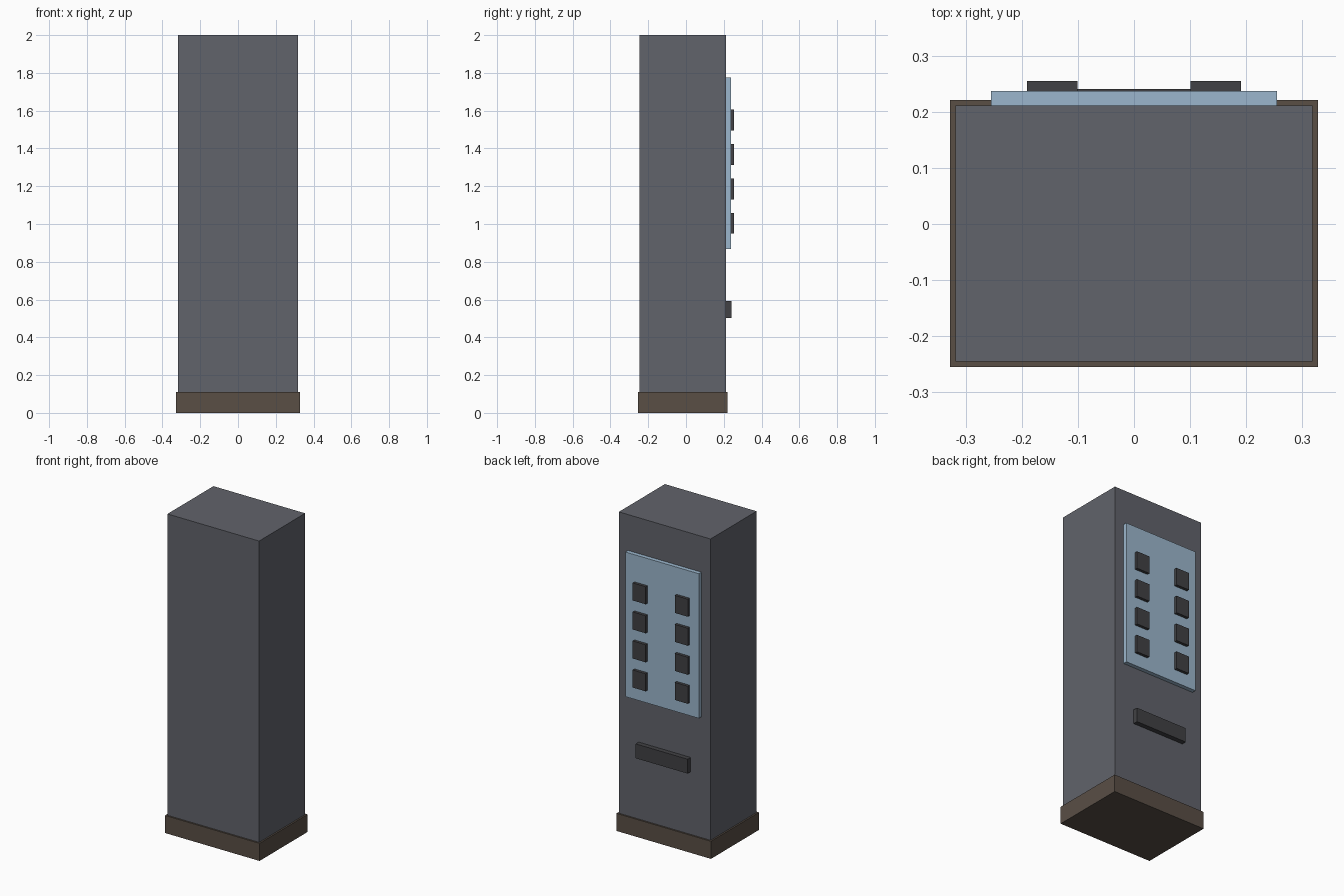
import bpy

if "Cube" in bpy.data.objects:
    bpy.data.objects.remove(bpy.data.objects["Cube"])


def material(name, rgb):
    m = bpy.data.materials.new(name)
    m.diffuse_color = (*rgb, 1)
    m.use_nodes = True
    m.node_tree.nodes["Principled BSDF"].inputs["Base Color"].default_value = m.diffuse_color
    return m


def box(name, lo, hi, mat):
    """Axis-aligned box between two corners."""
    bpy.ops.mesh.primitive_cube_add(size=1, location=[(a + b) / 2 for a, b in zip(lo, hi)])
    ob = bpy.context.object
    ob.name = name
    ob.scale = [b - a for a, b in zip(lo, hi)]
    bpy.ops.object.transform_apply(location=False, rotation=False, scale=True)
    ob.data.materials.append(mat)
    return ob


steel = material("dark_grey", (0.12, 0.125, 0.147))
brown = material("brown", (0.10, 0.077, 0.06))
glass = material("pale_blue", (0.33, 0.47, 0.61))
black = material("black", (0.053, 0.053, 0.058))

BACK = 0.211        # rear face of the cabinet, carrying the panel
PANEL = 0.237       # outer face of the display panel

# Cabinet and plinth
box("cabinet", (-0.318, -0.245, 0.05), (0.318, BACK, 2.0), steel)
box("plinth", (-0.328, -0.255, 0.0), (0.328, 0.221, 0.11), brown)

# Display panel
box("display_panel", (-0.255, BACK - 0.003, 0.868), (0.255, PANEL, 1.775), glass)

# Two columns of four display items
for row in range(4):
    z = 1.004 + row * 0.182
    for side, x in (("left", -0.146), ("right", 0.146)):
        box(f"item_{side}_{row + 1}", (x - 0.045, PANEL - 0.003, z - 0.055),
            (x + 0.045, 0.255, z + 0.055), black)

# Dispensing slot
box("dispensing_slot", (-0.18, BACK - 0.003, 0.503), (0.18, 0.241, 0.593), black)
